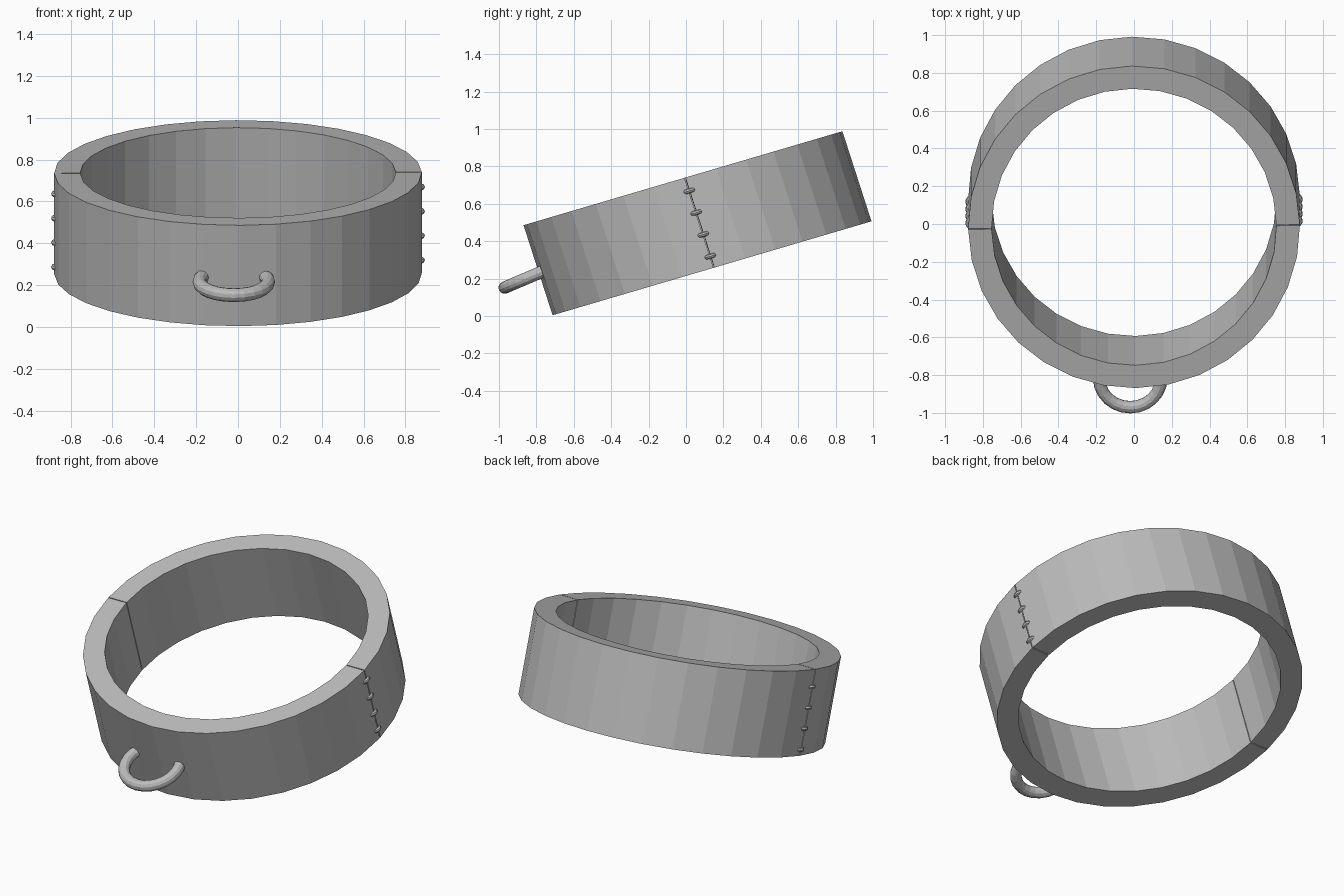
import bpy, bmesh
from math import pi, cos, sin, radians
from mathutils import Matrix, Vector

default = bpy.data.objects.get("Cube")
if default:
    bpy.data.objects.remove(default, do_unlink=True)

metal = bpy.data.materials.new("grey_metal")
metal.use_nodes = True
GREY = (0.5, 0.5, 0.5, 1)
metal.diffuse_color = GREY
metal.node_tree.nodes["Principled BSDF"].inputs["Base Color"].default_value = GREY

OUTER, INNER, HEIGHT = 0.878, 0.754, 0.504
GAP = 0.003

# Frame of the tilted collar, with its slight lean and yaw
tilt = Matrix(((1, 0, 0, 0),
               (0, 0.971, -0.308, 0.0615),
               (0, 0.286, 0.955, 0.496),
               (0, 0, 0, 1))) @ Matrix.Rotation(radians(0.7), 4, 'Z')


def finish(name, bm, matrix):
    bmesh.ops.recalc_face_normals(bm, faces=bm.faces)
    mesh = bpy.data.meshes.new(name)
    bm.to_mesh(mesh)
    bm.free()
    mesh.transform(matrix)
    mesh.materials.append(metal)
    obj = bpy.data.objects.new(name, mesh)
    bpy.context.collection.objects.link(obj)
    return obj


def swept(name, section, start, sweep, steps, matrix):
    """Sweep a closed (radius, height) section around z."""
    bm = bmesh.new()
    rings = []
    for i in range(steps + 1):
        a = start + sweep * i / steps
        rings.append([bm.verts.new((r * cos(a), r * sin(a), z)) for r, z in section])
    n = len(section)
    for a, b in zip(rings, rings[1:]):
        for j in range(n):
            k = (j + 1) % n
            bm.faces.new((a[j], a[k], b[k], b[j]))
    bm.faces.new(rings[0])
    bm.faces.new(rings[-1])
    return finish(name, bm, matrix)


def tube(major, minor, sides):
    return [(major + minor * cos(2 * pi * i / sides), minor * sin(2 * pi * i / sides))
            for i in range(sides)]


# Two halves of the band, parted by a thin seam
h = HEIGHT / 2
band = [(INNER, -h), (OUTER, -h), (OUTER, h), (INNER, h)]
for name, start in (("back_band", 0), ("front_band", pi)):
    swept(name, band, start + GAP, pi - 2 * GAP, 16, tilt)

# Small staples closing both seams
for side, label, top in ((1, "left", 0.178), (-1, "right", 0.150)):
    for i in range(4):
        place = tilt @ Matrix.Translation((side * 0.856, 0, top - 0.122 * i))
        start = -pi / 2 if side > 0 else pi / 2
        swept(f"{label}_staple_{i + 1}", tube(0.024, 0.013, 8), start, pi, 8, place)

# Hanging ring on the front, its ends sunk into the band
place = Matrix.Translation((-0.02, -0.819, 0.216)) @ Matrix.Rotation(radians(23), 4, 'X')
swept("front_ring", tube(0.164, 0.033, 12), radians(135), radians(270), 18, place)
